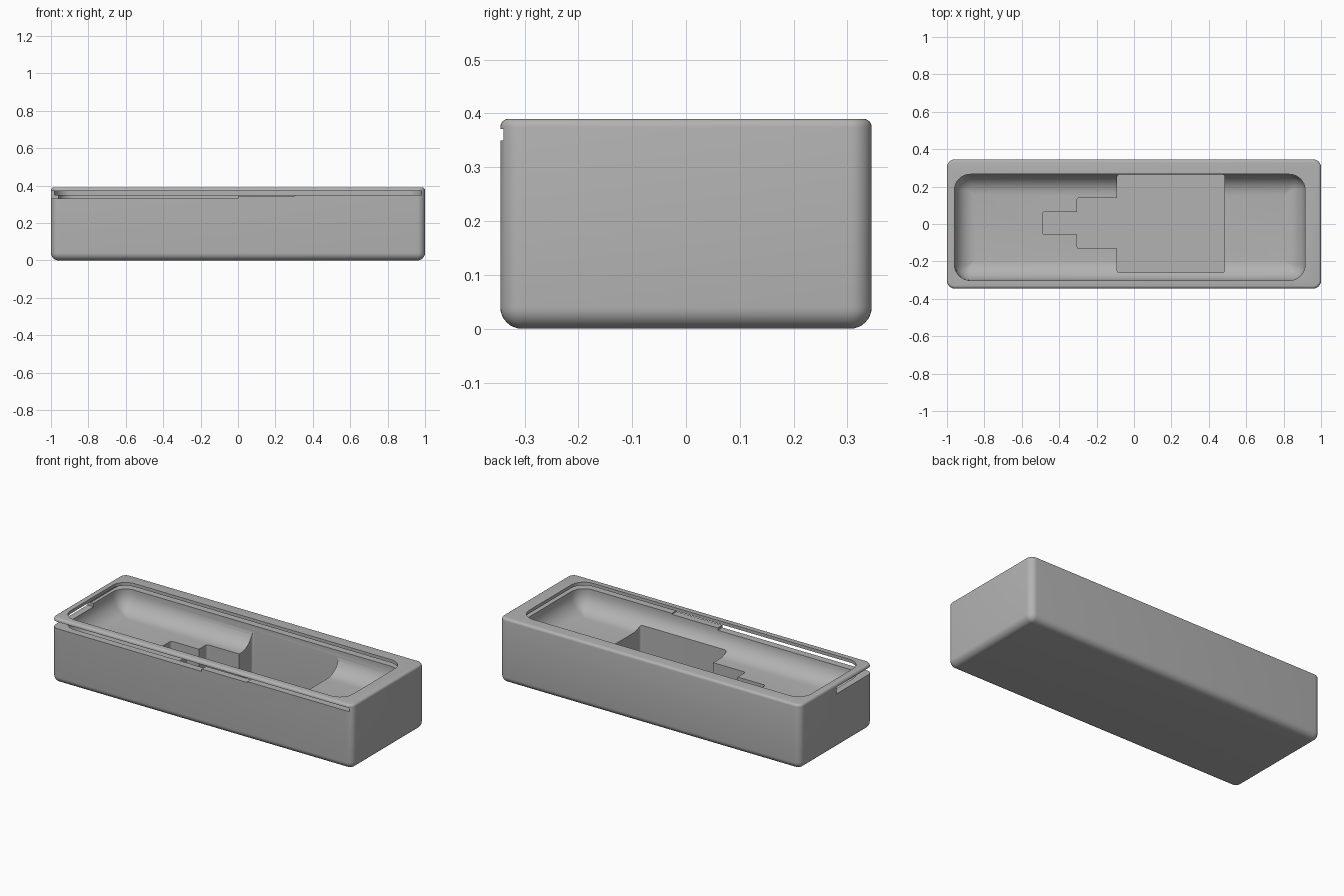
import bpy, bmesh, math

if "Cube" in bpy.data.objects:
    bpy.data.objects.remove(bpy.data.objects["Cube"])

grey = bpy.data.materials.new("plain grey")
grey.use_nodes = True
grey.diffuse_color = (0.45, 0.45, 0.45, 1)
grey.node_tree.nodes["Principled BSDF"].inputs["Base Color"].default_value = grey.diffuse_color


def outline(x0, x1, y0, y1, r, steps=8):
    """Rounded rectangle, counter-clockwise."""
    pts = []
    corners = ((x1 - r, y1 - r), (x0 + r, y1 - r), (x0 + r, y0 + r), (x1 - r, y0 + r))
    for i, (cx, cy) in enumerate(corners):
        for k in range(steps + 1):
            a = math.pi / 2 * (i + k / steps)
            pts.append((cx + r * math.cos(a), cy + r * math.sin(a)))
    return pts


def solid(name, x0, x1, y0, y1, r, layers):
    """Closed solid from rounded outlines stacked as (inset, height)."""
    bm = bmesh.new()
    rings = []
    for inset, z in layers:
        pts = outline(x0 + inset, x1 - inset, y0 + inset, y1 - inset, max(r - inset, 0.004))
        rings.append([bm.verts.new((x, y, z)) for x, y in pts])
    for low, high in zip(rings, rings[1:]):
        n = len(low)
        for i in range(n):
            j = (i + 1) % n
            bm.faces.new((low[i], low[j], high[j], high[i]))
    bm.faces.new(rings[0][::-1])
    bm.faces.new(rings[-1])
    mesh = bpy.data.meshes.new(name)
    bm.to_mesh(mesh)
    bm.free()
    mesh.materials.append(grey)
    ob = bpy.data.objects.new(name, mesh)
    bpy.context.collection.objects.link(ob)
    return ob


def fillet(r, z, up=False, steps=8):
    """Quarter-round layers: rising from a floor, or closing at a top."""
    layers = []
    for k in range(steps + 1):
        a = math.pi / 2 * k / steps
        if up:
            layers.append((r * (1 - math.cos(a)), z - r + r * math.sin(a)))
        else:
            layers.append((r * (1 - math.sin(a)), z + r * (1 - math.cos(a))))
    return layers


# Outer case with rounded base and softened top edge
case = solid("case", -1, 1, -0.345, 0.345, 0.041,
             fillet(0.04, 0) + fillet(0.015, 0.39, up=True, steps=4))

# Bowl-shaped tray, lid slot and front-corner finger opening
cutters = [
    solid("tray_cutter", -0.96, 0.915, -0.302, 0.266, 0.085,
          fillet(0.11, 0.225) + [(0, 0.5)]),
    solid("lid_slot_cutter", -0.98, 0.98, -0.6, 0.325, 0.09, [(0, 0.35), (0, 0.371)]),
    solid("corner_opening_cutter", -1.2, 0, -0.6, 0, 0.004, [(0, 0.33), (0, 0.3705)]),
    solid("front_relief_cutter", -0.1, 0.305, -0.6, -0.2, 0.004, [(0, 0.344), (0, 0.36)]),
]
# Stepped pocket sunk in the tray floor
for i, (x0, y0, y1) in enumerate(((-0.09, -0.26, 0.264), (-0.305, -0.13, 0.14), (-0.49, -0.055, 0.065))):
    cutters.append(solid("pocket_cutter_%d" % (i + 1), x0, 0.485, y0, y1, 0.012,
                         [(0, 0.06), (0, 0.34)]))

for cutter in cutters:
    mod = case.modifiers.new(cutter.name, "BOOLEAN")
    mod.operation = "DIFFERENCE"
    mod.solver = "EXACT"
    mod.object = cutter
    cutter.hide_render = True
    cutter.hide_viewport = False

# Bake the cuts, drop the helpers and shade
bpy.context.view_layer.update()
graph = bpy.context.evaluated_depsgraph_get()
result = bpy.data.meshes.new_from_object(case.evaluated_get(graph))
case.modifiers.clear()
case.data = result
for cutter in cutters:
    bpy.data.objects.remove(cutter)
bpy.ops.object.select_all(action="DESELECT")
case.select_set(True)
bpy.context.view_layer.objects.active = case
bpy.ops.object.shade_smooth_by_angle(angle=math.radians(30))
